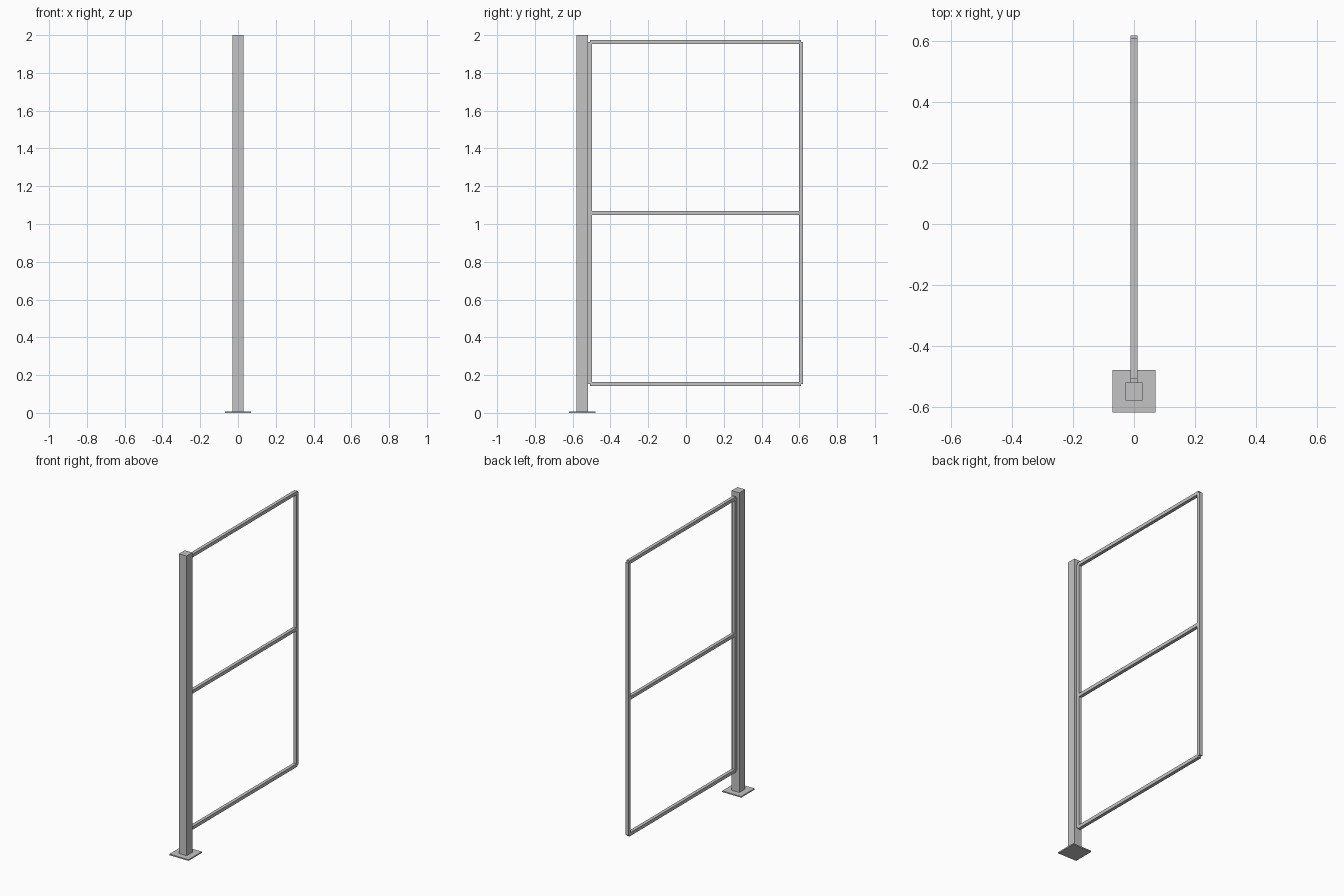
import bpy
from mathutils import Vector

if "Cube" in bpy.data.objects:
    bpy.data.objects.remove(bpy.data.objects["Cube"])

# Single bare steel colour
steel = bpy.data.materials.new("grey steel")
steel.use_nodes = True
colour = (0.55, 0.55, 0.55, 1)
steel.diffuse_color = colour
steel.node_tree.nodes["Principled BSDF"].inputs["Base Color"].default_value = colour


def box(name, low, high):
    low, high = Vector(low), Vector(high)
    bpy.ops.mesh.primitive_cube_add(size=1, location=(low + high) / 2)
    obj = bpy.context.object
    obj.name = name
    obj.scale = high - low
    obj.data.materials.append(steel)


# Post and foot plate
post_y = -0.55
box("post", (-0.028, post_y - 0.03, 0), (0.028, post_y + 0.03, 2))
box("foot_plate", (-0.07, post_y - 0.07, 0), (0.07, post_y + 0.07, 0.008))

# Gate frame of square bars, each ending on the axis of its neighbour
half = 0.011
hinge_y, latch_y = -0.509, 0.609
bottom, middle, top = 0.153, 1.058, 1.963
for name, y in (("hinge_upright", hinge_y), ("latch_upright", latch_y)):
    box(name, (-half, y - half, bottom), (half, y + half, top))
for name, z in (("bottom_rail", bottom), ("middle_rail", middle), ("top_rail", top)):
    box(name, (-half, hinge_y, z - half), (half, latch_y, z + half))
